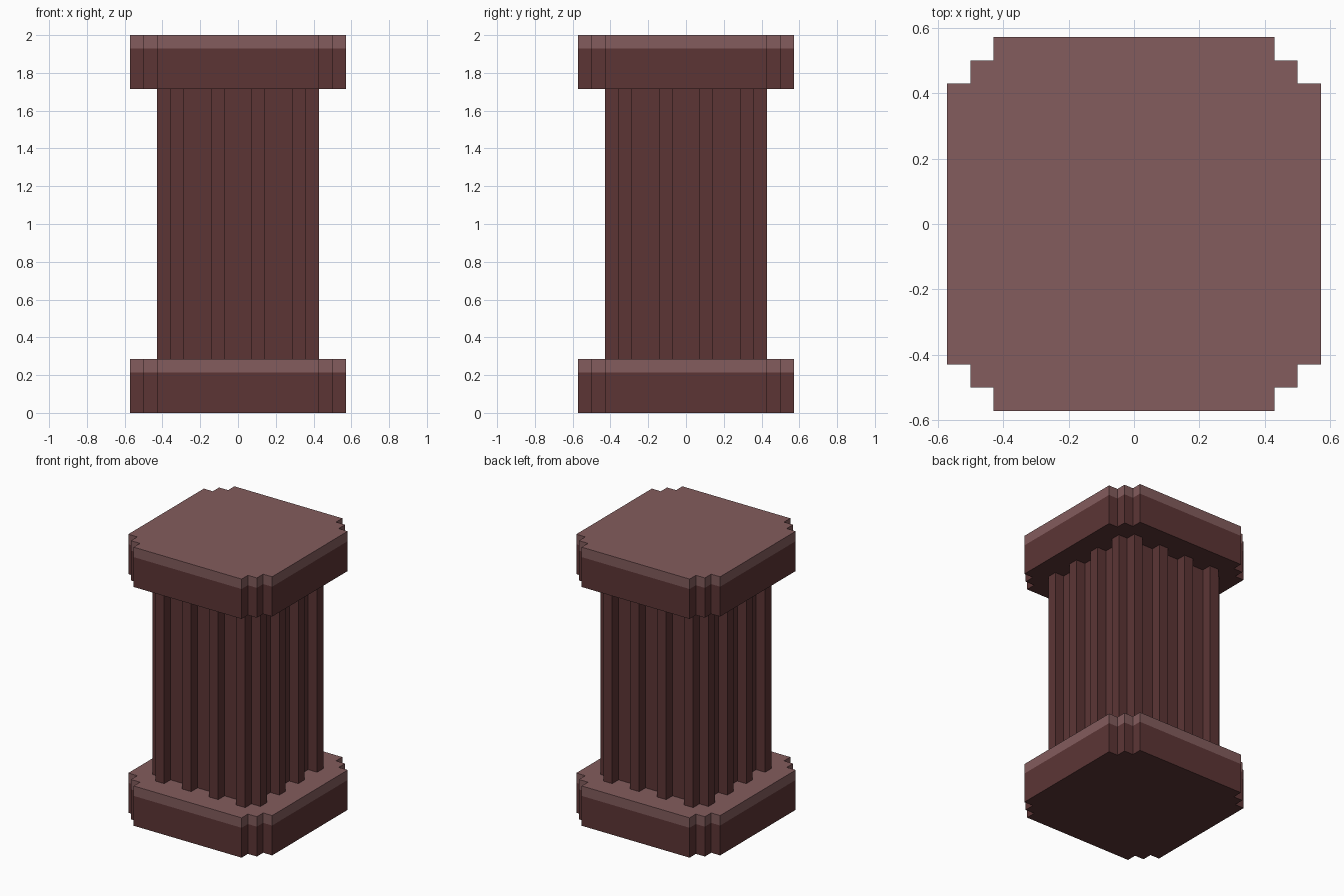
import bpy
import bmesh

cube = bpy.data.objects.get("Cube")
if cube:
    bpy.data.objects.remove(cube, do_unlink=True)

U = 1 / 14  # block size: the pillar is 28 blocks tall


def material(name, srgb):
    lin = [((c / 255 + 0.055) / 1.055) ** 2.4 for c in srgb] + [1.0]
    mat = bpy.data.materials.new(name)
    mat.use_nodes = True
    mat.diffuse_color = lin
    bsdf = mat.node_tree.nodes["Principled BSDF"]
    bsdf.inputs["Base Color"].default_value = lin
    bsdf.inputs["Roughness"].default_value = 0.9
    return mat


DARK = material("dark red brown", (92, 53, 53))
LIGHT = material("light dusty brown", (131, 92, 93))


def four_sides(side):
    """Repeat one side of an outline around the four quarter turns."""
    points = []
    for _ in range(4):
        points += side
        side = [(-y, x) for x, y in side]
    return points


def prism(name, outline, levels, colours, capped=True):
    """Stack the outline through the levels, one colour per layer."""
    bm = bmesh.new()
    rings = [[bm.verts.new((x * U, y * U, z * U)) for x, y in outline]
             for z in levels]
    n = len(outline)
    for layer, colour in enumerate(colours):
        low, high = rings[layer], rings[layer + 1]
        for i in range(n):
            j = (i + 1) % n
            face = bm.faces.new((low[i], low[j], high[j], high[i]))
            face.material_index = colour
    if capped:
        bm.faces.new(rings[0][::-1]).material_index = colours[0]
        bm.faces.new(rings[-1]).material_index = colours[-1]
    mesh = bpy.data.meshes.new(name)
    bm.to_mesh(mesh)
    bm.free()
    mesh.materials.append(DARK)
    mesh.materials.append(LIGHT)
    obj = bpy.data.objects.new(name, mesh)
    bpy.context.collection.objects.link(obj)
    return obj


# Square slab with two-step corners, front side listed left to right
slab = four_sides([(-6, -8), (6, -8), (6, -7), (7, -7), (7, -6)])

# Fluted shaft: four one-block ribs per side over a square core
front = []
for x in (-5, -2, 1, 4):
    front += [(x, -5), (x, -6), (x + 1, -6), (x + 1, -5)]
shaft = four_sides(front[1:])  # the core corner is shared by two sides

# Base and capital carry a light band along the top edge
prism("base_slab", slab, (0, 3, 4), (0, 1))
prism("fluted_shaft", shaft, (4, 24), (0,), capped=False)
prism("capital_slab", slab, (24, 27, 28), (0, 1))
